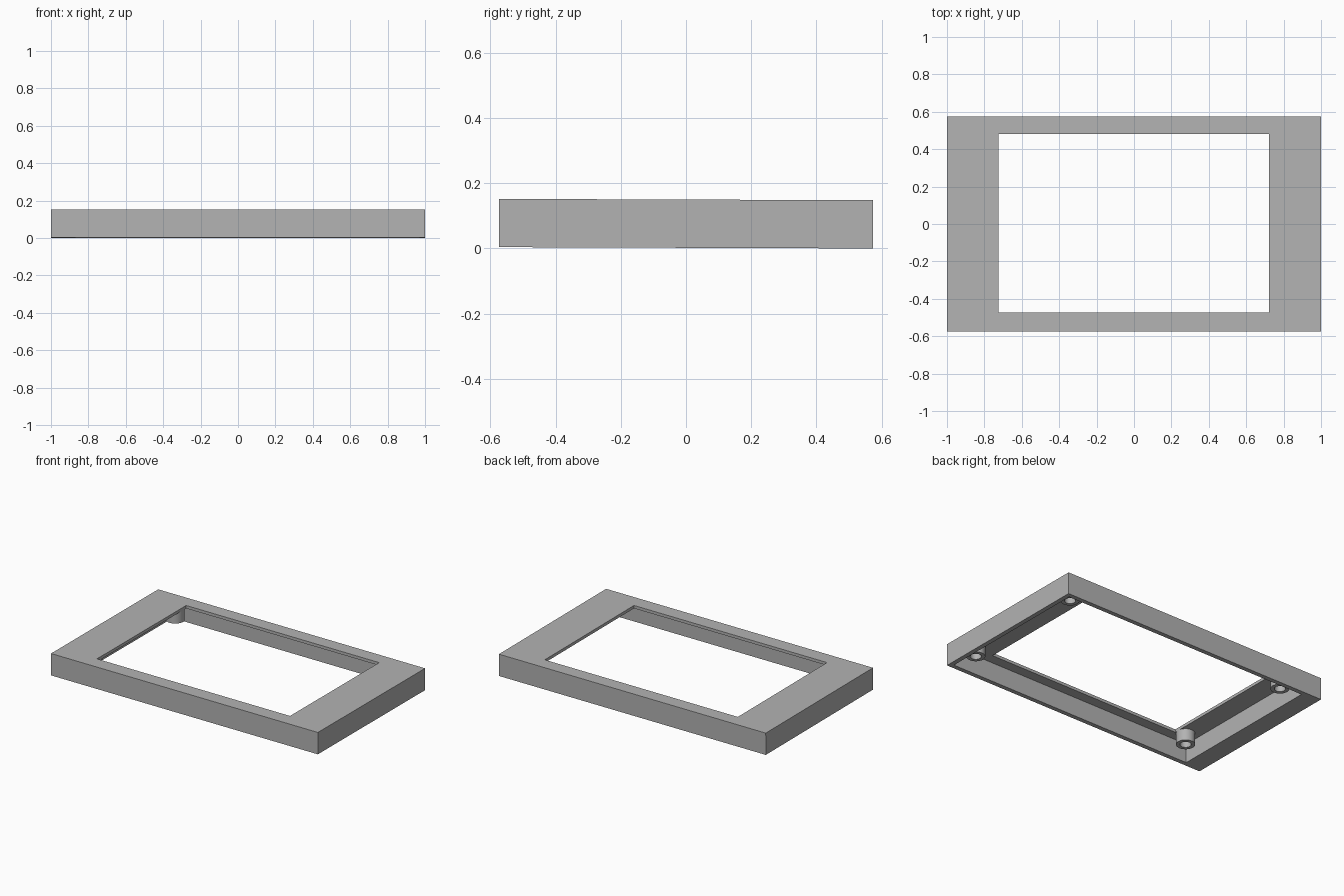
import bpy
import bmesh
import math

old = bpy.data.objects.get("Cube")
if old:
    bpy.data.objects.remove(old, do_unlink=True)

HEIGHT = 0.148
PLATE = 0.02            # thickness of the top plate
WALL = 0.03
TILT = -0.0035          # the frame leans very slightly forward
LIFT = 0.002

grey = bpy.data.materials.new("plain grey")
grey.use_nodes = True
grey.diffuse_color = (0.45, 0.45, 0.45, 1)
grey.node_tree.nodes["Principled BSDF"].inputs["Base Color"].default_value = grey.diffuse_color


def rectangle(x0, x1, y0, y1, z):
    return [(x0, y0, z), (x1, y0, z), (x1, y1, z), (x0, y1, z)]


def circle(cx, cy, radius, z, sides=32):
    angles = [2 * math.pi * i / sides for i in range(sides)]
    return [(cx + radius * math.cos(a), cy + radius * math.sin(a), z) for a in angles]


def loft(name, loops, closed):
    """Join matching loops with quads; either close the ring or cap the last loop."""
    bm = bmesh.new()
    rings = [[bm.verts.new(p) for p in loop] for loop in loops]
    pairs = list(zip(rings, rings[1:]))
    if closed:
        pairs.append((rings[-1], rings[0]))
    else:
        bm.faces.new(rings[0])
        bm.faces.new(rings[-1])
    n = len(rings[0])
    for a, b in pairs:
        for i in range(n):
            j = (i + 1) % n
            bm.faces.new((a[i], a[j], b[j], b[i]))
    bmesh.ops.recalc_face_normals(bm, faces=bm.faces)
    mesh = bpy.data.meshes.new(name)
    bm.to_mesh(mesh)
    bm.free()
    mesh.materials.append(grey)
    obj = bpy.data.objects.new(name, mesh)
    bpy.context.collection.objects.link(obj)
    obj.rotation_euler.x = TILT
    obj.location.z = LIFT
    return obj


# Frame: outer shell, window opening and the off-centre pocket underneath
outer = (-1, 1, -0.574, 0.574)
window = (-0.725, 0.722, -0.475, 0.48)
pocket = (-0.87, 1 - WALL, -0.574 + WALL, 0.574 - WALL)
under = HEIGHT - PLATE
loft("bezel_frame", [
    rectangle(*outer, 0), rectangle(*outer, HEIGHT),
    rectangle(*window, HEIGHT), rectangle(*window, under),
    rectangle(*pocket, under), rectangle(*pocket, 0),
], closed=True)

# Screw posts: hollow cylinders hanging from the plate in the pocket corners
POST_BOTTOM = 0.05
for x, side in ((-0.782, "right"), (0.88, "left")):
    for y, end in ((-0.445, "front"), (0.445, "back")):
        post = loft(f"screw_post_{end}_{side}", [
            circle(x, y, 0.058, under + 0.002),
            circle(x, y, 0.058, POST_BOTTOM),
            circle(x, y, 0.034, POST_BOTTOM),
            circle(x, y, 0.034, under - 0.005),
        ], closed=False)
        bpy.ops.object.select_all(action="DESELECT")
        post.select_set(True)
        bpy.context.view_layer.objects.active = post
        bpy.ops.object.shade_smooth_by_angle(angle=math.radians(30))
